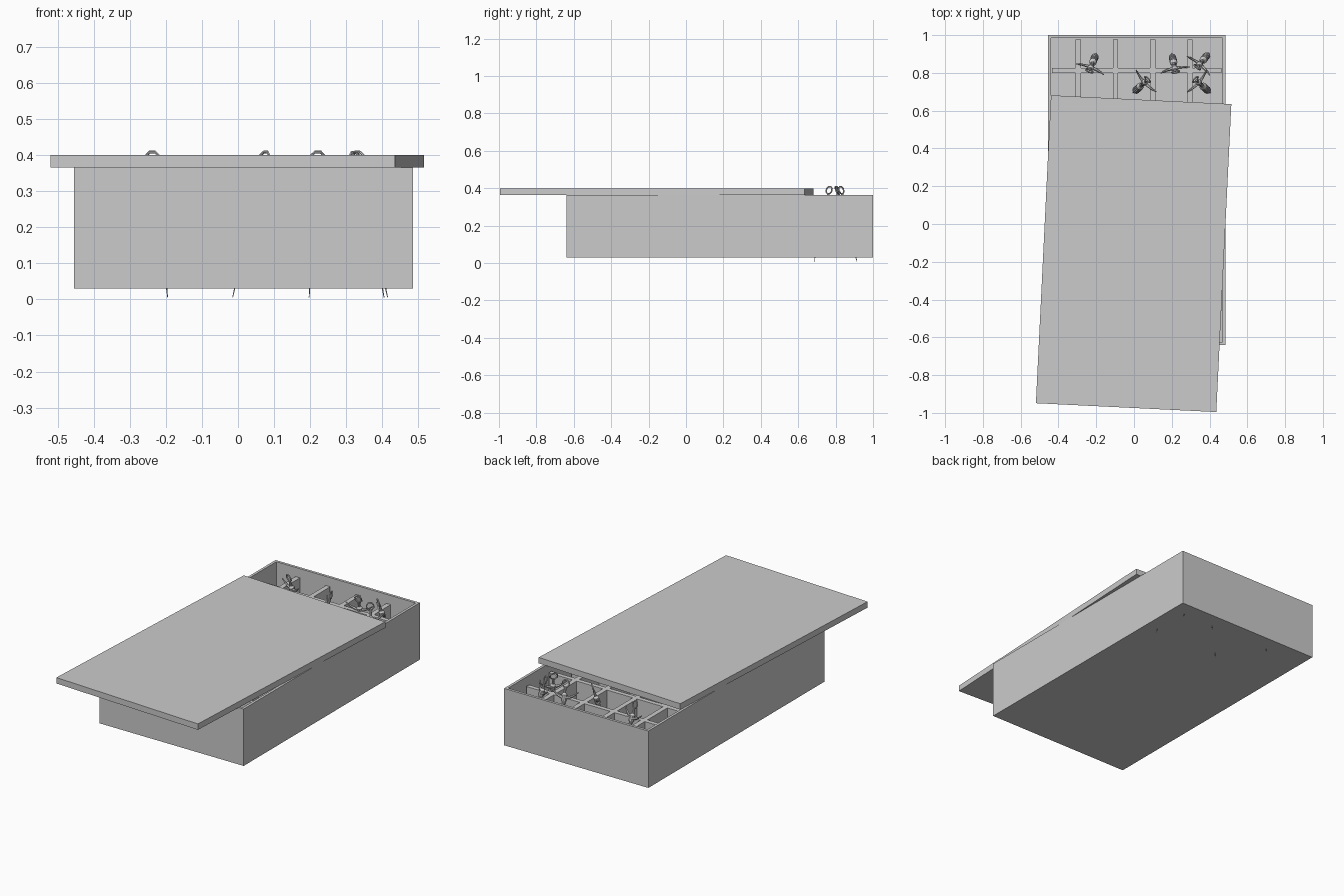
import bpy, bmesh, math
from mathutils import Matrix, Vector

cube = bpy.data.objects.get("Cube")
if cube:
    bpy.data.objects.remove(cube, do_unlink=True)

grey = bpy.data.materials.new("plain grey")
grey.use_nodes = True
grey.diffuse_color = (0.6, 0.6, 0.6, 1)
grey.node_tree.nodes["Principled BSDF"].inputs["Base Color"].default_value = (0.6, 0.6, 0.6, 1)


def finish(name, bm):
    bmesh.ops.recalc_face_normals(bm, faces=bm.faces)
    mesh = bpy.data.meshes.new(name)
    bm.to_mesh(mesh)
    bm.free()
    mesh.materials.append(grey)
    ob = bpy.data.objects.new(name, mesh)
    bpy.context.collection.objects.link(ob)
    return ob


def add_box(bm, x, y, z):
    """Box between the (low, high) limits on each axis."""
    lo, hi = Vector((x[0], y[0], z[0])), Vector((x[1], y[1], z[1]))
    m = Matrix.Translation((lo + hi) / 2) @ Matrix.Diagonal((*(hi - lo), 1))
    bmesh.ops.create_cube(bm, size=1, matrix=m)


def add_tube(bm, path, radii, closed=False, sides=6):
    """Sweep a round section along a path lying in the xz plane."""
    rings = []
    n = len(path)
    for i, p in enumerate(path):
        a = path[i - 1] if closed or i else p
        b = path[(i + 1) % n] if closed or i < n - 1 else p
        t = (b - a).normalized()
        across = Vector((0, 1, 0))
        out = t.cross(across)
        rings.append([bm.verts.new(p + radii[i] * (math.cos(k * math.tau / sides) * out
                      + math.sin(k * math.tau / sides) * across)) for k in range(sides)])
    for i in range(n if closed else n - 1):
        r, s = rings[i], rings[(i + 1) % n]
        for k in range(sides):
            j = (k + 1) % sides
            bm.faces.new((r[k], r[j], s[j], s[k]))
    if not closed:
        bm.faces.new(rings[0])
        bm.faces.new(rings[-1])


# Open crate: the top face is inset and pushed down to form the walls
X, Y, Z = (-0.455, 0.485), (-0.64, 1.0), (0.03, 0.365)
WALL = 0.022
bm = bmesh.new()
add_box(bm, X, Y, Z)
bm.faces.ensure_lookup_table()
top = max(bm.faces, key=lambda f: f.calc_center_median().z)
bmesh.ops.inset_region(bm, faces=[top], thickness=WALL)
inner = bmesh.ops.extrude_face_region(bm, geom=[top])["geom"]
bmesh.ops.translate(bm, vec=(0, 0, WALL - (Z[1] - Z[0])),
                    verts=[v for v in inner if isinstance(v, bmesh.types.BMVert)])
if top.is_valid:
    bmesh.ops.delete(bm, geom=[top], context="FACES_ONLY")
finish("crate", bm)

# Crossing dividers inside the crate
in_x = (X[0] + WALL, X[1] - WALL)
in_y = (Y[0] + WALL, Y[1] - WALL)
in_z = (Z[0] + WALL, 0.315)
bm = bmesh.new()
for i in range(4):
    x = -0.295 + i * 0.197
    add_box(bm, (x - 0.014, x + 0.014), in_y, in_z)
finish("long_dividers", bm)
bm = bmesh.new()
for i in range(7):
    y = 0.812 - i * 0.21
    add_box(bm, in_x, (y - 0.013, y + 0.013), in_z)
finish("cross_dividers", bm)

# Lid, slid forward and turned askew
bm = bmesh.new()
add_box(bm, (-0.478, 0.478), (-0.816, 0.816), (0, 0.035))
lid = finish("lid", bm)
lid.location = (-0.002, -0.157, 0.365)
lid.rotation_euler.z = math.radians(-2.8)


def make_spike(name, tip, head):
    """Ring-topped spike with a bowed crossbar, from its tip up to its ring centre."""
    tip, head = Vector((*tip, 0.005)), Vector((*head, 0.39))
    axis = head - tip
    length = axis.length
    bm = bmesh.new()
    # ring handle
    ring = [Vector((math.cos(a), 0, math.sin(a))) * 0.021 + Vector((0, 0, length))
            for a in ((k + 0.5) * math.tau / 8 for k in range(8))]
    add_tube(bm, ring, [0.004] * 8, closed=True)
    # shaft, ribbed body and thin point
    profile = [(0, 0.001), (0.07, 0.003), (0.10, 0.006)]
    for k in range(5):
        z = 0.11 + k * 0.024
        profile += [(z, 0.014), (z + 0.008, 0.02), (z + 0.016, 0.02)]
    profile += [(0.24, 0.01), (0.30, 0.01), (0.31, 0.016), (0.34, 0.016), (0.35, 0.008),
                (length - 0.02, 0.006)]
    add_tube(bm, [Vector((0, 0, z)) for z, r in profile], [r for z, r in profile], sides=10)
    # bowed crossbar with tapered ends
    steps = [k / 4 for k in range(-4, 5)]
    add_tube(bm, [Vector((t * 0.078, 0, 0.325 + 0.04 * t * t)) for t in steps],
             [0.010 - 0.007 * abs(t) for t in steps])
    up = axis.normalized()
    side = Vector((-axis.y, axis.x, 0)).normalized()
    turn = Matrix((side, up.cross(side), up)).transposed().to_4x4()
    bm.transform(Matrix.Translation(tip) @ turn)
    ob = finish(name, bm)
    return ob


# Five spikes leaning in the rear compartments
spikes = [((-0.195, 0.915), (-0.236, 0.81)),
          ((-0.015, 0.685), (0.072, 0.765)),
          ((0.197, 0.915), (0.22, 0.805)),
          ((0.405, 0.915), (0.335, 0.83)),
          ((0.415, 0.685), (0.325, 0.765))]
for i, (tip, head) in enumerate(spikes):
    make_spike(f"ring_spike_{i + 1}", tip, head)
